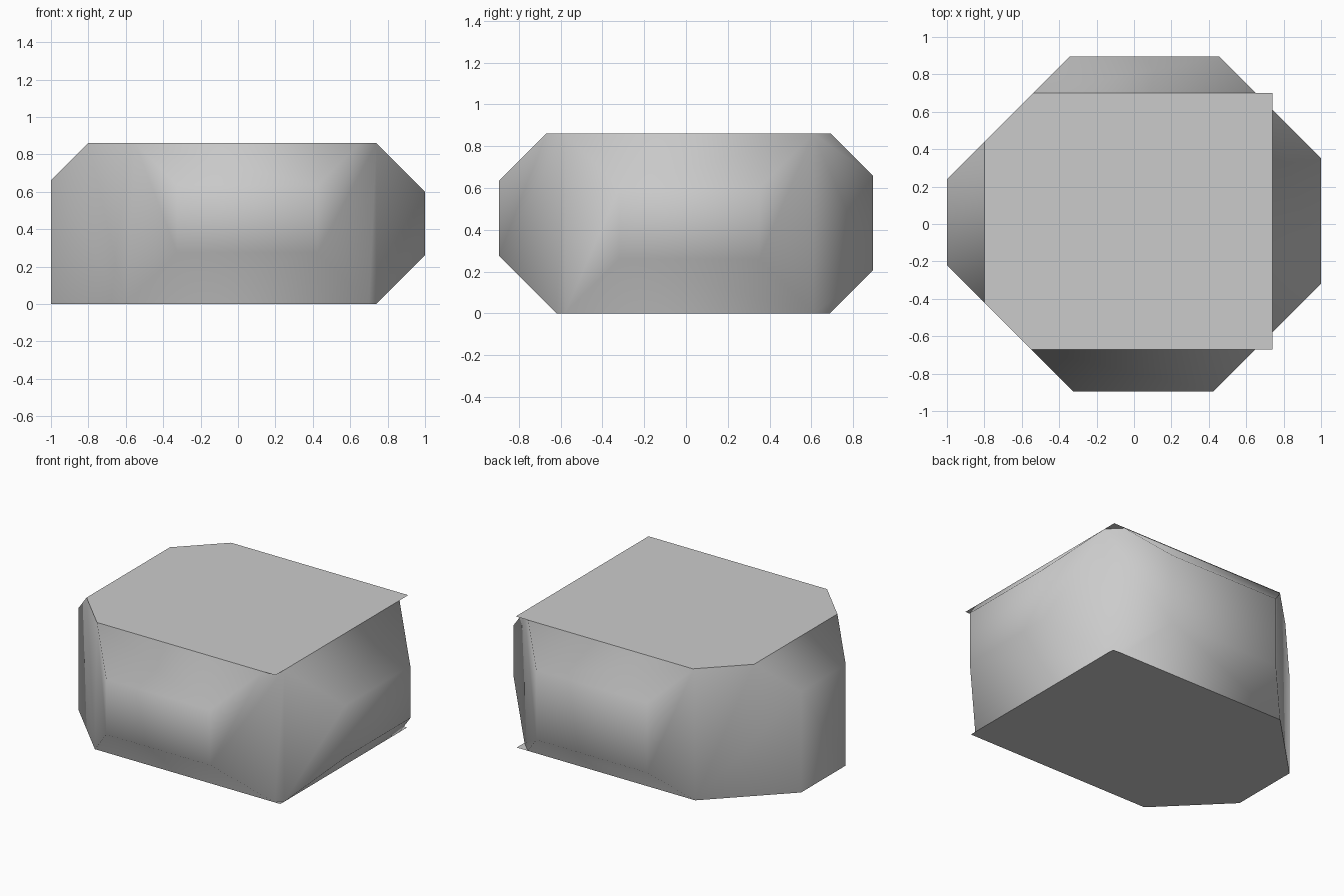
import bpy, bmesh
from mathutils import Vector

if "Cube" in bpy.data.objects:
    bpy.data.objects.remove(bpy.data.objects["Cube"])

H = 0.86

# bevel planes as (normal, distance): everything beyond is cut away
LEFT_CUTS = [((-1, 1, 0), 1.24), ((-1, -1, 0), 1.22)]
CUTS = LEFT_CUTS + [
    ((1, 1, 0), 1.35), ((1, -1, 0), 1.32),        # right upright bevels
    ((1, 0, 1), 1.60), ((1, 0, -1), 0.74),        # right top / bottom bevels
    ((-1, 0, 1), 1.66),                           # left top bevel
    ((0, 1, 1), 1.555), ((0, 1, -1), 0.69),       # back bevels
    ((0, -1, 1), 1.53), ((0, -1, -1), 0.62),      # front bevels
]


def clip(bm, cuts, fill):
    for n, d in cuts:
        n = Vector(n)
        res = bmesh.ops.bisect_plane(
            bm, geom=bm.verts[:] + bm.edges[:] + bm.faces[:], dist=1e-5,
            plane_co=n * d / n.length_squared, plane_no=n, clear_outer=True)
        if fill:
            edges = [e for e in res['geom_cut'] if isinstance(e, bmesh.types.BMEdge)]
            bmesh.ops.holes_fill(bm, edges=edges, sides=0)
    bmesh.ops.remove_doubles(bm, verts=bm.verts[:], dist=0.002)


def finish(bm, name, smooth):
    bmesh.ops.triangulate(bm, faces=[f for f in bm.faces if len(f.verts) > 4])
    for f in bm.faces:
        f.smooth = smooth
    me = bpy.data.meshes.new(name)
    bm.to_mesh(me)
    bm.free()
    ob = bpy.data.objects.new(name, me)
    bpy.context.collection.objects.link(ob)
    return ob


# bevelled block sides, smooth shaded and open at top and bottom
bm = bmesh.new()
bmesh.ops.create_cube(bm, size=1)
for v in bm.verts:
    v.co = (v.co.x * 2, v.co.y * 1.79, (v.co.z + 0.5) * H)
clip(bm, CUTS, True)
bmesh.ops.recalc_face_normals(bm, faces=bm.faces[:])
caps = [f for f in bm.faces if abs(f.normal.z) > 0.99]
bmesh.ops.delete(bm, geom=caps, context='FACES')
finish(bm, "block_sides", True)


# flat plates whose right corners overhang the block
def plate(name, x0, x1, y0, y1, z, up):
    bm = bmesh.new()
    pts = [(x0, y0, z), (x1, y0, z), (x1, y1, z), (x0, y1, z)]
    bm.faces.new([bm.verts.new(p) for p in (pts if up else pts[::-1])])
    clip(bm, LEFT_CUTS, False)
    finish(bm, name, False)


plate("top_plate", -0.80, 0.74, -0.67, 0.70, H, True)
plate("bottom_plate", -1.0, 0.74, -0.62, 0.69, 0, False)
